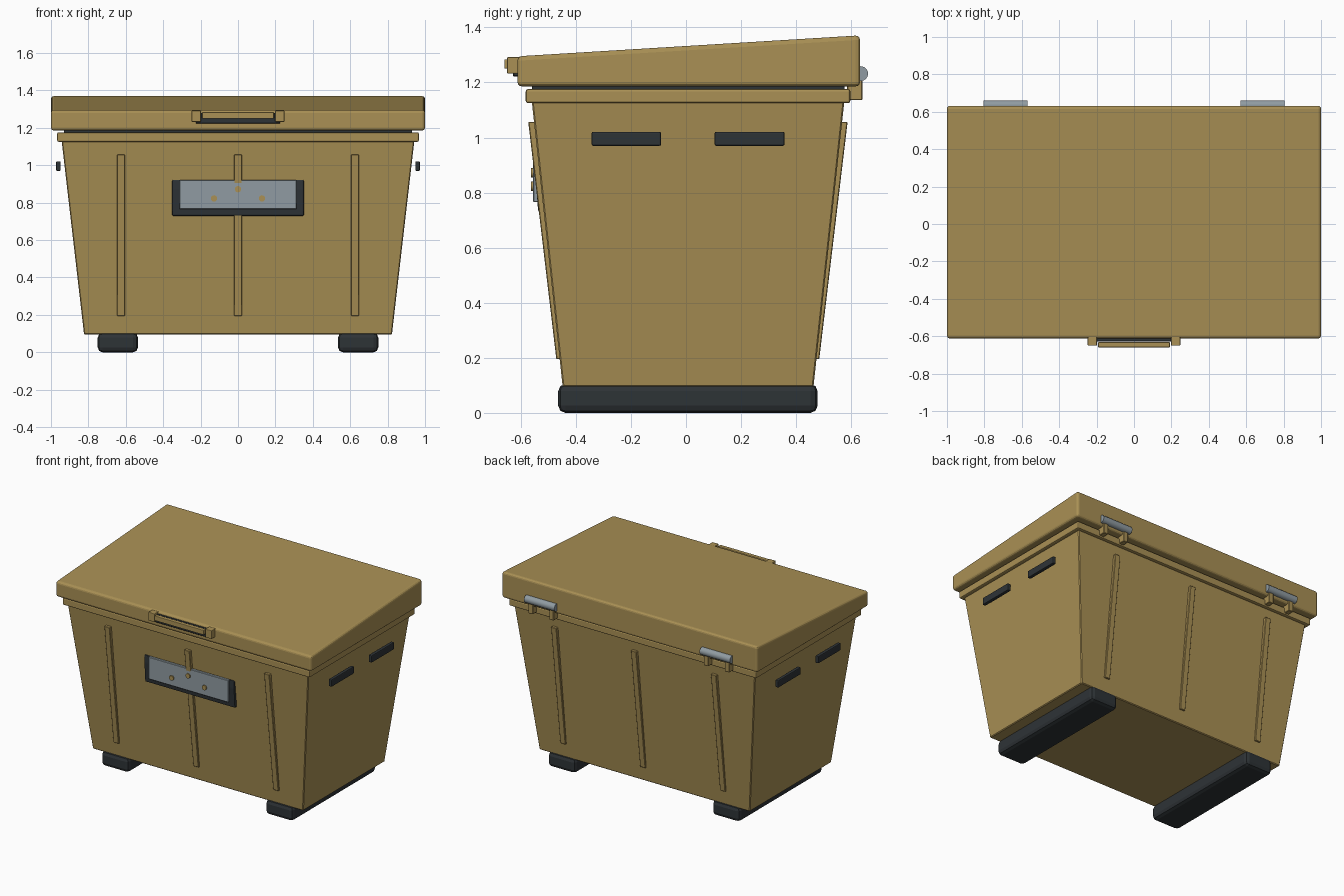
import bpy, bmesh
from math import pi
from mathutils import Matrix

if "Cube" in bpy.data.objects:
    bpy.data.objects.remove(bpy.data.objects["Cube"])


def material(name, rgb):
    m = bpy.data.materials.new(name)
    m.diffuse_color = (*rgb, 1)
    m.use_nodes = True
    m.node_tree.nodes["Principled BSDF"].inputs["Base Color"].default_value = m.diffuse_color
    return m


TAN = material("tan_plastic", (0.40, 0.28, 0.09))
DARK = material("dark_rubber", (0.027, 0.033, 0.037))
STEEL = material("brushed_steel", (0.28, 0.33, 0.36))


def finish(bm, name, mat, bevel=0.0, segments=2):
    bmesh.ops.recalc_face_normals(bm, faces=bm.faces[:])
    if bevel:
        bmesh.ops.bevel(bm, geom=bm.edges[:], offset=bevel, segments=segments,
                        profile=0.5, affect='EDGES', clamp_overlap=True)
    me = bpy.data.meshes.new(name)
    bm.to_mesh(me)
    bm.free()
    me.materials.append(mat)
    ob = bpy.data.objects.new(name, me)
    bpy.context.collection.objects.link(ob)
    return ob


def frustum(name, bottom, top, mat, bevel=0.0, segments=2):
    """Box between two rectangles given as (x0, x1, y0, y1, z)."""
    bm = bmesh.new()
    rings = []
    for x0, x1, y0, y1, z in (bottom, top):
        rings.append([bm.verts.new((x, y, z)) for x, y in
                      ((x0, y0), (x1, y0), (x1, y1), (x0, y1))])
    a, b = rings
    bm.faces.new(a[::-1])
    bm.faces.new(b)
    for i in range(4):
        j = (i + 1) % 4
        bm.faces.new((a[i], a[j], b[j], b[i]))
    return finish(bm, name, mat, bevel, segments)


def box(name, x, y, z, mat, bevel=0.0, segments=2):
    return frustum(name, (*x, *y, z[0]), (*x, *y, z[1]), mat, bevel, segments)


def extrude_x(name, profile, x0, x1, mat, bevel=0.0, segments=2):
    """Extrude a (y, z) outline along x."""
    bm = bmesh.new()
    a = [bm.verts.new((x0, y, z)) for y, z in profile]
    b = [bm.verts.new((x1, y, z)) for y, z in profile]
    n = len(profile)
    bm.faces.new(a)
    bm.faces.new(b[::-1])
    for i in range(n):
        j = (i + 1) % n
        bm.faces.new((a[i], b[i], b[j], a[j]))
    return finish(bm, name, mat, bevel, segments)


def cylinder(name, centre, radius, length, axis, mat, sides=24):
    bm = bmesh.new()
    turn = Matrix.Rotation(pi / 2, 4, 'Y' if axis == 'X' else 'X')
    bmesh.ops.create_cone(bm, cap_ends=True, segments=sides, radius1=radius,
                          radius2=radius, depth=length,
                          matrix=Matrix.Translation(centre) @ turn)
    ob = finish(bm, name, mat)
    bpy.context.view_layer.objects.active = ob
    ob.select_set(True)
    bpy.ops.object.shade_smooth_by_angle()
    ob.select_set(False)
    return ob


# Tapered tub, rim and gasket
frustum("tub", (-0.823, 0.823, -0.448, 0.463, 0.095),
        (-0.944, 0.944, -0.561, 0.576, 1.14), TAN, 0.005, 1)
box("tub_rim", (-0.967, 0.967), (-0.582, 0.597), (1.125, 1.176), TAN, 0.008)
box("lid_gasket", (-0.93, 0.93), (-0.56, 0.575), (1.17, 1.195), DARK)

# Sloping lid
extrude_x("lid", [(-0.612, 1.186), (0.632, 1.186), (0.632, 1.371), (-0.612, 1.295)],
          -1.0, 1.0, TAN, 0.016, 3)

# Feet
for s, side in ((-1, "left"), (1, "right")):
    box(f"{side}_foot", sorted((s * 0.535, s * 0.75)), (-0.464, 0.478),
        (0.0, 0.105), DARK, 0.026, 2)

# Stiffening ribs following the sloped front and back walls
for x, label in ((-0.625, "left"), (0.0, "middle"), (0.625, "right")):
    extrude_x(f"front_rib_{label}", [(-0.471, 0.195), (-0.573, 1.057),
              (-0.53, 1.057), (-0.43, 0.195)], x - 0.021, x + 0.021, TAN, 0.003, 1)
    extrude_x(f"back_rib_{label}", [(0.484, 0.195), (0.587, 1.057),
              (0.545, 1.057), (0.445, 0.195)], x - 0.021, x + 0.021, TAN, 0.003, 1)

# Front plate in its rubber surround, with three studs
extrude_x("plate_surround", [(-0.537, 0.73), (-0.547, 0.87), (-0.545, 0.922),
          (-0.50, 0.922), (-0.50, 0.73)], -0.352, 0.352, DARK, 0.006)
box("front_plate", (-0.312, 0.312), (-0.555, -0.52), (0.765, 0.922), STEEL, 0.003, 1)
for i, (x, z) in enumerate(((-0.128, 0.823), (0.0, 0.872), (0.128, 0.823))):
    cylinder(f"plate_stud_{i + 1}", (x, -0.553, z), 0.017, 0.02, 'Y', TAN, 16)

# Side handles, two per side
for s, side in ((-1, "left"), (1, "right")):
    for y0, y1, label in ((-0.343, -0.09), (0.104, 0.358)) and \
            ((-0.343, -0.09, "front"), (0.104, 0.358, "rear")):
        box(f"{side}_{label}_handle", sorted((s * 0.948, s * 0.973)), (y0, y1),
            (0.97, 1.021), DARK, 0.006)

# Latch on the lid front
box("latch_recess", (-0.225, 0.225), (-0.628, -0.60), (1.222, 1.28), DARK, 0.003, 1)
box("latch_bar", (-0.192, 0.192), (-0.66, -0.632), (1.25, 1.284), TAN, 0.004)
for s, side in ((-1, "left"), (1, "right")):
    box(f"latch_{side}_post", sorted((s * 0.198, s * 0.248)), (-0.65, -0.60),
        (1.232, 1.292), TAN, 0.004)

# Hinges at the back
for s, side in ((-1, "left"), (1, "right")):
    cylinder(f"{side}_hinge_pin", (s * 0.687, 0.634, 1.232), 0.027, 0.237, 'X', STEEL)
    for k, label in ((-1, "inner"), (1, "outer")):
        x = s * (0.687 + k * 0.082)
        box(f"{side}_hinge_{label}_tab", (x - 0.018, x + 0.018), (0.585, 0.641),
            (1.136, 1.225), TAN, 0.003, 1)
